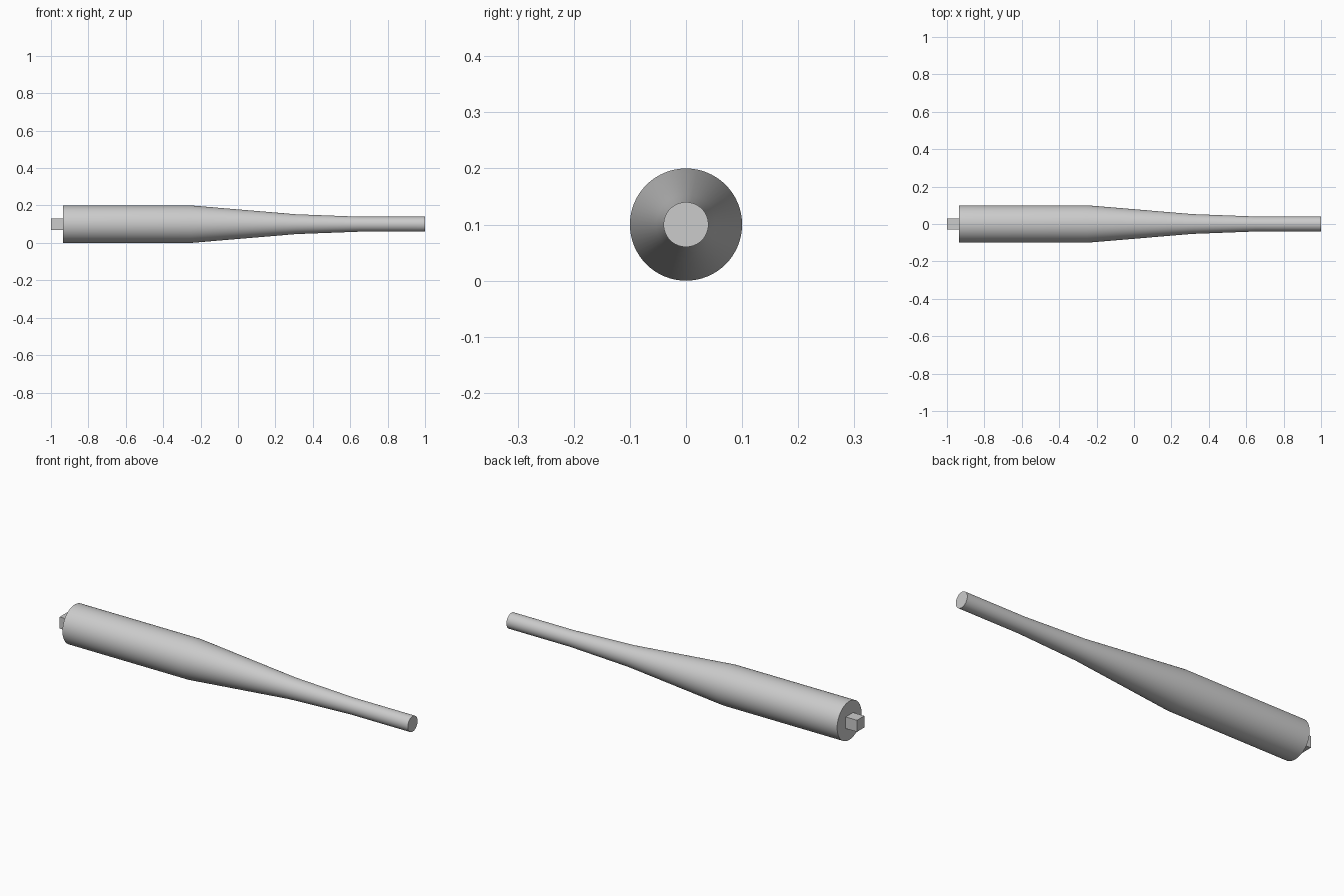
import bpy, bmesh, math
from mathutils import Matrix, Vector

cube = bpy.data.objects.get("Cube")
if cube:
    bpy.data.objects.remove(cube, do_unlink=True)

AXIS_Z = 0.1
SIDES = 64

grey = bpy.data.materials.new("plain grey")
grey.use_nodes = True
colour = (0.6, 0.6, 0.6, 1)
grey.diffuse_color = colour
grey.node_tree.nodes["Principled BSDF"].inputs["Base Color"].default_value = colour


def finish(bm, name):
    bmesh.ops.recalc_face_normals(bm, faces=bm.faces)
    mesh = bpy.data.meshes.new(name)
    bm.to_mesh(mesh)
    bm.free()
    mesh.materials.append(grey)
    obj = bpy.data.objects.new(name, mesh)
    bpy.context.collection.objects.link(obj)
    return obj


# Turned shaft: straight barrel, long taper, slender end (x, radius)
profile = [(-0.935, 0.1), (-0.25, 0.1), (0.31, 0.053), (0.65, 0.04), (1.0, 0.04)]
bm = bmesh.new()
rings = []
for x, r in profile:
    angles = [2 * math.pi * i / SIDES for i in range(SIDES)]
    rings.append([bm.verts.new((x, r * math.cos(a), AXIS_Z + r * math.sin(a))) for a in angles])
for a, b in zip(rings, rings[1:]):
    for i in range(SIDES):
        j = (i + 1) % SIDES
        bm.faces.new((a[i], a[j], b[j], b[i]))
bm.faces.new(rings[0])
bm.faces.new(rings[-1])
shaft = finish(bm, "tapered_shaft")
bpy.ops.object.select_all(action="DESELECT")
shaft.select_set(True)
bpy.context.view_layer.objects.active = shaft
bpy.ops.object.shade_smooth_by_angle(angle=math.radians(30))

# Square drive peg on the thick end
bm = bmesh.new()
bmesh.ops.create_cube(bm, size=1, matrix=Matrix.Translation(Vector((-0.967, 0, AXIS_Z)))
                      @ Matrix.Diagonal((0.066, 0.06, 0.06, 1)))
finish(bm, "square_peg")
